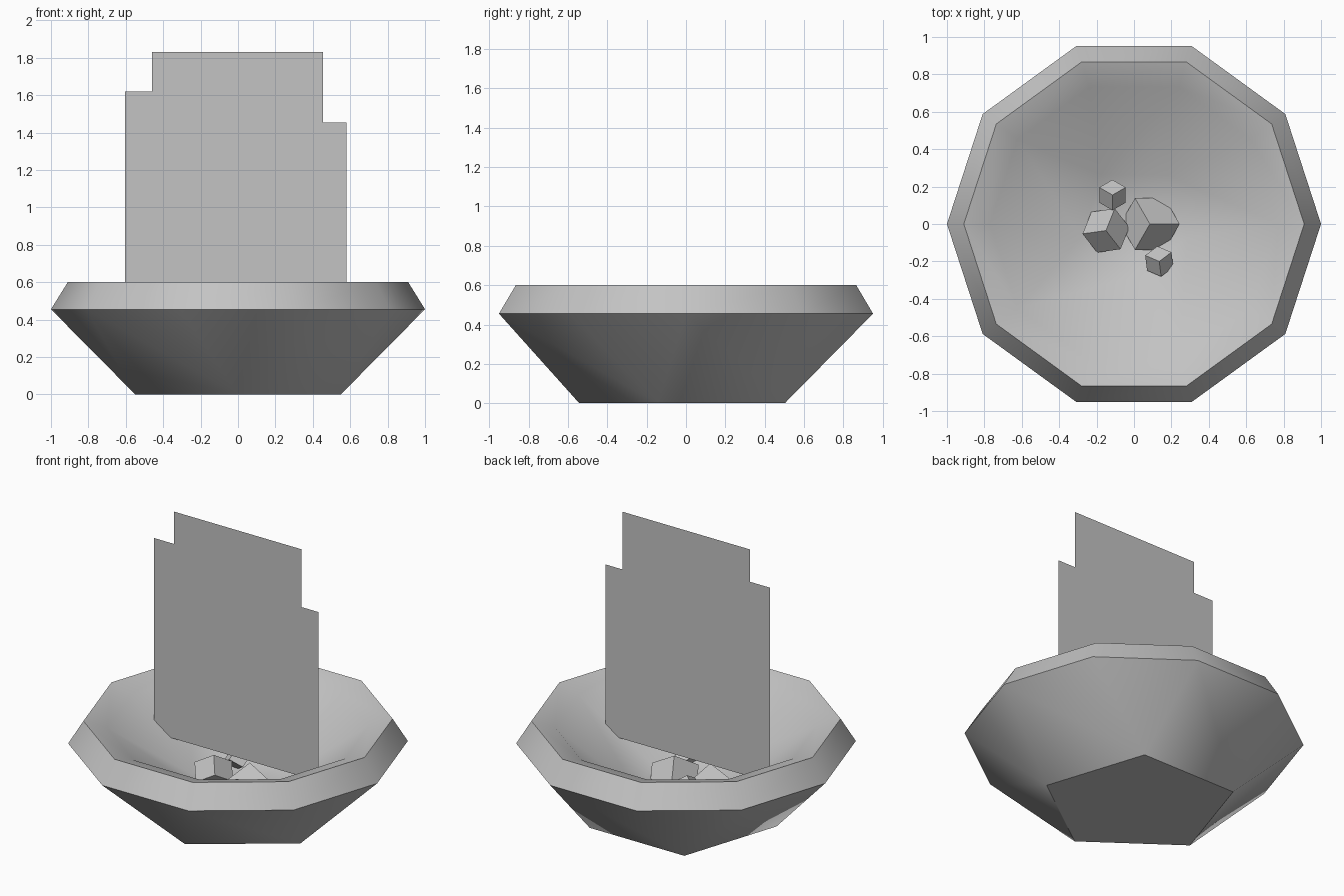
import bpy, bmesh, math
from mathutils import Matrix, Vector, Quaternion

if "Cube" in bpy.data.objects:
    bpy.data.objects.remove(bpy.data.objects["Cube"])

grey = bpy.data.materials.new("stone_grey")
grey.diffuse_color = (0.55, 0.55, 0.55, 1)
grey.use_nodes = True
grey.node_tree.nodes["Principled BSDF"].inputs["Base Color"].default_value = grey.diffuse_color


def finish(name, bm):
    mesh = bpy.data.meshes.new(name)
    bm.to_mesh(mesh)
    bm.free()
    mesh.materials.append(grey)
    ob = bpy.data.objects.new(name, mesh)
    bpy.context.collection.objects.link(ob)
    return ob


def ring(bm, sides, radius, z, start=0.0, y=0.0):
    pts = []
    for i in range(sides):
        a = math.radians(start + 360 * i / sides)
        pts.append(bm.verts.new((radius * math.cos(a), y + radius * math.sin(a), z)))
    return pts


def join_ten(bm, a, b):
    for i in range(10):
        j = (i + 1) % 10
        bm.faces.new((a[i], a[j], b[j], b[i]))


def join_ten_to_five(bm, ten, five):
    # corners of the pentagon sit opposite alternate decagon edges
    for k in range(5):
        i = (7 + 2 * k) % 10
        j, l = (i + 1) % 10, (i + 2) % 10
        n = (k + 1) % 5
        bm.faces.new((ten[i], ten[j], five[k]))
        bm.faces.new((ten[j], ten[l], five[n], five[k]))


# Bowl: pentagon foot, decagon rim, hollow inside
bm = bmesh.new()
foot = ring(bm, 5, 0.578, 0.0, -90, 0.035)
belly = ring(bm, 10, 1.0, 0.455)
rim = ring(bm, 10, 0.91, 0.60)
lip = ring(bm, 10, 0.77, 0.555)
floor = ring(bm, 5, 0.30, 0.20, -90, 0.02)
bm.faces.new(foot)
join_ten_to_five(bm, belly, foot)
join_ten(bm, belly, rim)
join_ten(bm, rim, lip)
join_ten_to_five(bm, lip, floor)
bm.faces.new(floor)
bmesh.ops.recalc_face_normals(bm, faces=bm.faces)
bowl = finish("bowl", bm)
bpy.context.view_layer.objects.active = bowl
bowl.select_set(True)
bpy.ops.object.shade_smooth_by_angle(angle=math.radians(40))
bowl.select_set(False)

# Flame sheet: one flat stepped panel
bm = bmesh.new()
outline = [(-0.605, 0.355), (0.58, 0.355), (0.58, 1.455), (0.455, 1.455),
           (0.455, 1.83), (-0.46, 1.83), (-0.46, 1.62), (-0.605, 1.62)]
bm.faces.new([bm.verts.new((x, 0, z)) for x, z in outline])
finish("flame_sheet", bm)

# Coals: cubes standing on a corner (x, y, top z, side, turn)
tip = Vector((1, 1, 1)).rotation_difference(Vector((0, 0, 1))).to_matrix().to_4x4()
coals = [(-0.15, -0.035, 0.345, 0.155, 68), (0.085, 0.0, 0.345, 0.195, 0),
         (-0.115, 0.155, 0.33, 0.10, 30), (0.135, -0.20, 0.33, 0.10, 37)]
for n, (x, y, top, side, turn) in enumerate(coals):
    bm = bmesh.new()
    bmesh.ops.create_cube(bm, size=side)
    squash = 0.8
    bm.transform(Matrix.Translation((x, y, top - 0.866 * side * squash))
                 @ Matrix.Diagonal((1, 1, squash, 1))
                 @ Matrix.Rotation(math.radians(turn - 45), 4, 'Z') @ tip)
    finish("coal_%d" % (n + 1), bm)
